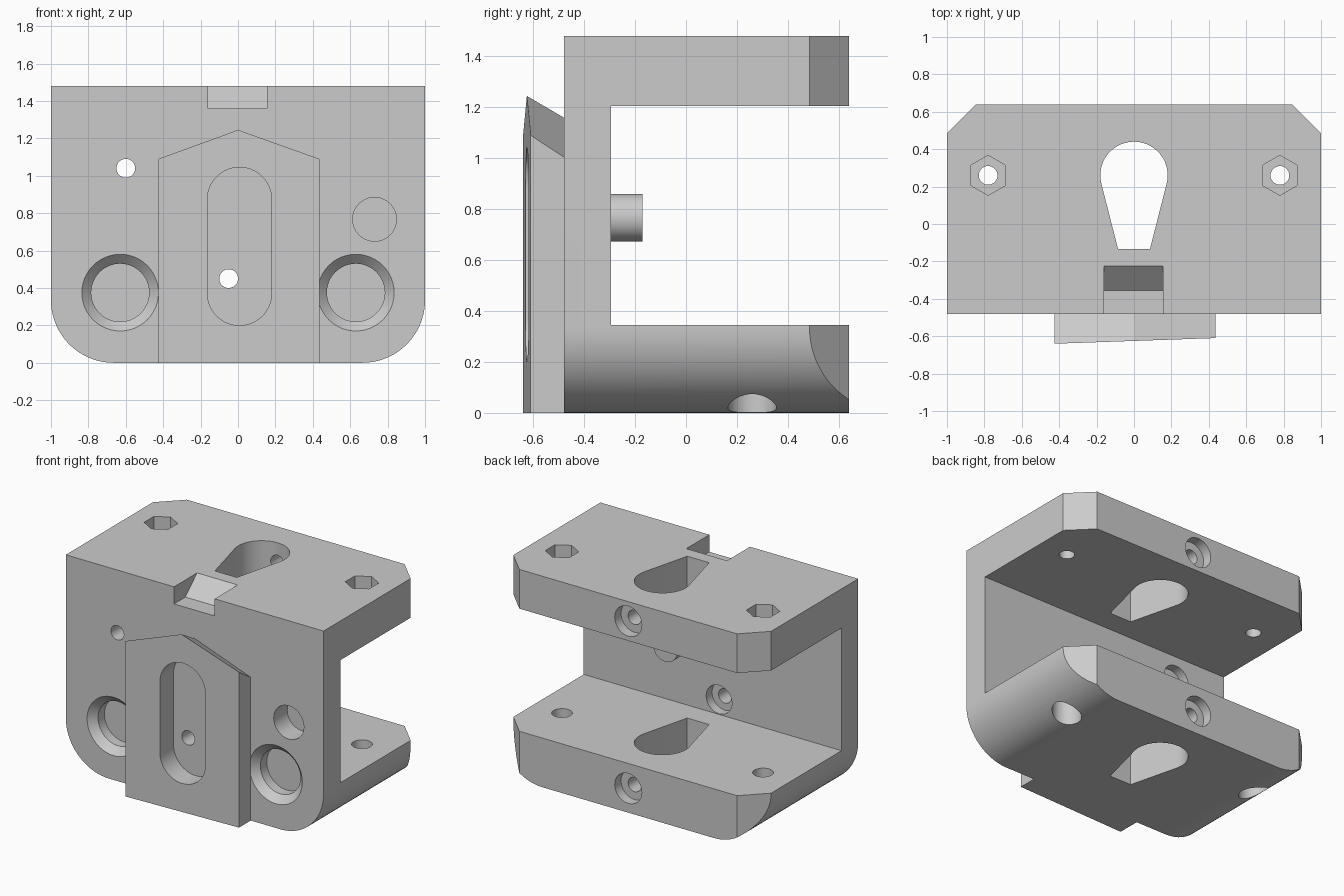
import bpy, bmesh, math

cube = bpy.data.objects.get("Cube")
if cube:
    bpy.data.objects.remove(cube, do_unlink=True)

grey = bpy.data.materials.new("plain_grey")
grey.use_nodes = True
colour = (0.6, 0.6, 0.6, 1)
grey.diffuse_color = colour
grey.node_tree.nodes["Principled BSDF"].inputs["Base Color"].default_value = colour


def arc(cx, cy, r, start=0, end=360, n=48):
    """Points on an arc; a full circle does not repeat its first point."""
    steps = n if end - start == 360 else n - 1
    angles = [math.radians(start + (end - start) * i / steps) for i in range(n)]
    return [(cx + r * math.cos(a), cy + r * math.sin(a)) for a in angles]


def loft(name, axis, *sections):
    """Solid through (position, outline) sections stacked along an axis."""
    place = {"x": lambda p, a, b: (p, a, b),
             "y": lambda p, a, b: (a, p, b),
             "z": lambda p, a, b: (a, b, p)}[axis]
    bm = bmesh.new()
    rings = [[bm.verts.new(place(pos, a, b)) for a, b in pts] for pos, pts in sections]
    for r1, r2 in zip(rings, rings[1:]):
        for i in range(len(r1)):
            j = (i + 1) % len(r1)
            bm.faces.new((r1[i], r1[j], r2[j], r2[i]))
    bm.faces.new(rings[0])
    bm.faces.new(rings[-1])
    bmesh.ops.recalc_face_normals(bm, faces=bm.faces)
    mesh = bpy.data.meshes.new(name)
    bm.to_mesh(mesh)
    bm.free()
    mesh.materials.append(grey)
    obj = bpy.data.objects.new(name, mesh)
    bpy.context.collection.objects.link(obj)
    return obj


def select(obj):
    bpy.ops.object.select_all(action="DESELECT")
    obj.select_set(True)
    bpy.context.view_layer.objects.active = obj


def cut(obj, axis, *sections):
    cutter = loft("cutter", axis, *sections)
    mod = obj.modifiers.new("cut", "BOOLEAN")
    mod.operation, mod.solver, mod.object = "DIFFERENCE", "EXACT", cutter
    select(obj)
    bpy.ops.object.modifier_apply(modifier=mod.name)
    bpy.data.objects.remove(cutter, do_unlink=True)


def drill(obj, axis, a, b, r, lo, hi):
    pts = arc(a, b, r)
    cut(obj, axis, (lo, pts), (hi, pts))


# Bracket body: block with rounded lower edges, opened at the back
R = 0.335
outline = ([(-1, 1.48)] + arc(R - 1, R, R, 180, 270, 20)
           + arc(1 - R, R, R, 270, 360, 20) + [(1, 1.48)])
body = loft("bracket_body", "y", (-0.48, outline), (0.64, outline))
opening = [(-0.295, 0.345), (1, 0.345), (1, 1.205), (-0.295, 1.205)]
cut(body, "x", (-1.1, opening), (1.1, opening))

# Clipped back corners
for s in (-1, 1):
    corner = [(s * 1.1, 0.385), (s * 1.1, 0.74), (s * 0.745, 0.74)]
    cut(body, "z", (-0.1, corner), (1.6, corner))

# Keyhole opening through both arms
keyhole = arc(0, 0.26, 0.18, -14, 194, 40) + [(-0.085, -0.135), (0.085, -0.135)]
cut(body, "z", (-0.1, keyhole), (1.6, keyhole))

# Sloped notch in the top front edge
notch = [(-0.6, 1.36), (-0.355, 1.36), (-0.225, 1.48), (-0.225, 1.6), (-0.6, 1.6)]
cut(body, "x", (-0.16, notch), (0.155, notch))

for s in (-1, 1):
    x = s * 0.78
    # Nut pocket and bolt hole in the top arm, stepped hole in the lower arm
    hexagon = arc(x, 0.26, 0.107, 30, 390, 6)
    cut(body, "z", (1.33, hexagon), (1.6, hexagon))
    drill(body, "z", x, 0.26, 0.05, 1.1, 1.4)
    drill(body, "z", x, 0.26, 0.095, -0.1, 0.2)
    drill(body, "z", x, 0.26, 0.066, 0.1, 0.5)
    # Tapered front sockets
    wide, narrow = arc(s * 0.63, 0.375, 0.205), arc(s * 0.63, 0.375, 0.155)
    cut(body, "y", (-0.6, wide), (-0.48, wide), (-0.43, narrow), (-0.36, narrow))

# Counterbored screw holes in the back edge of each arm
for z in (1.343, 0.17):
    drill(body, "y", 0, z, 0.05, 0.3, 0.7)
    drill(body, "y", 0, z, 0.105, 0.57, 0.7)

# Counterbored holes through the front wall
for x, z in ((-0.6, 1.04), (-0.05, 0.45)):
    drill(body, "y", x, z, 0.05, -0.6, -0.2)
    drill(body, "y", x, z, 0.1, -0.36, -0.2)

# Blind round pocket
drill(body, "y", 0.73, 0.767, 0.117, -0.6, -0.33)

# Slightly skewed front plate with pointed, undercut top and a long slot
face = [(-0.425, 0), (0.435, 0), (0.435, 1.09), (0, 1.245), (-0.425, 1.09)]
back = [(x, z - 0.085 if z else 0) for x, z in face]
plate = loft("front_plate", "y", (-0.64, face), (-0.48, back))
for v in plate.data.vertices:
    if v.co.y < -0.6:
        v.co.y += 0.035 * (v.co.x + 0.425)
slot = arc(0.008, 0.873, 0.172, 0, 180, 24) + arc(0.008, 0.372, 0.172, 180, 360, 24)
cut(plate, "y", (-0.8, slot), (-0.4, slot))

# Round peg on the inner wall
ring = arc(0.28, 0.767, 0.093)
peg = loft("inner_peg", "y", (-0.3, ring), (-0.17, ring))

for obj in (body, plate, peg):
    select(obj)
    bpy.ops.object.shade_smooth_by_angle(angle=math.radians(25))
